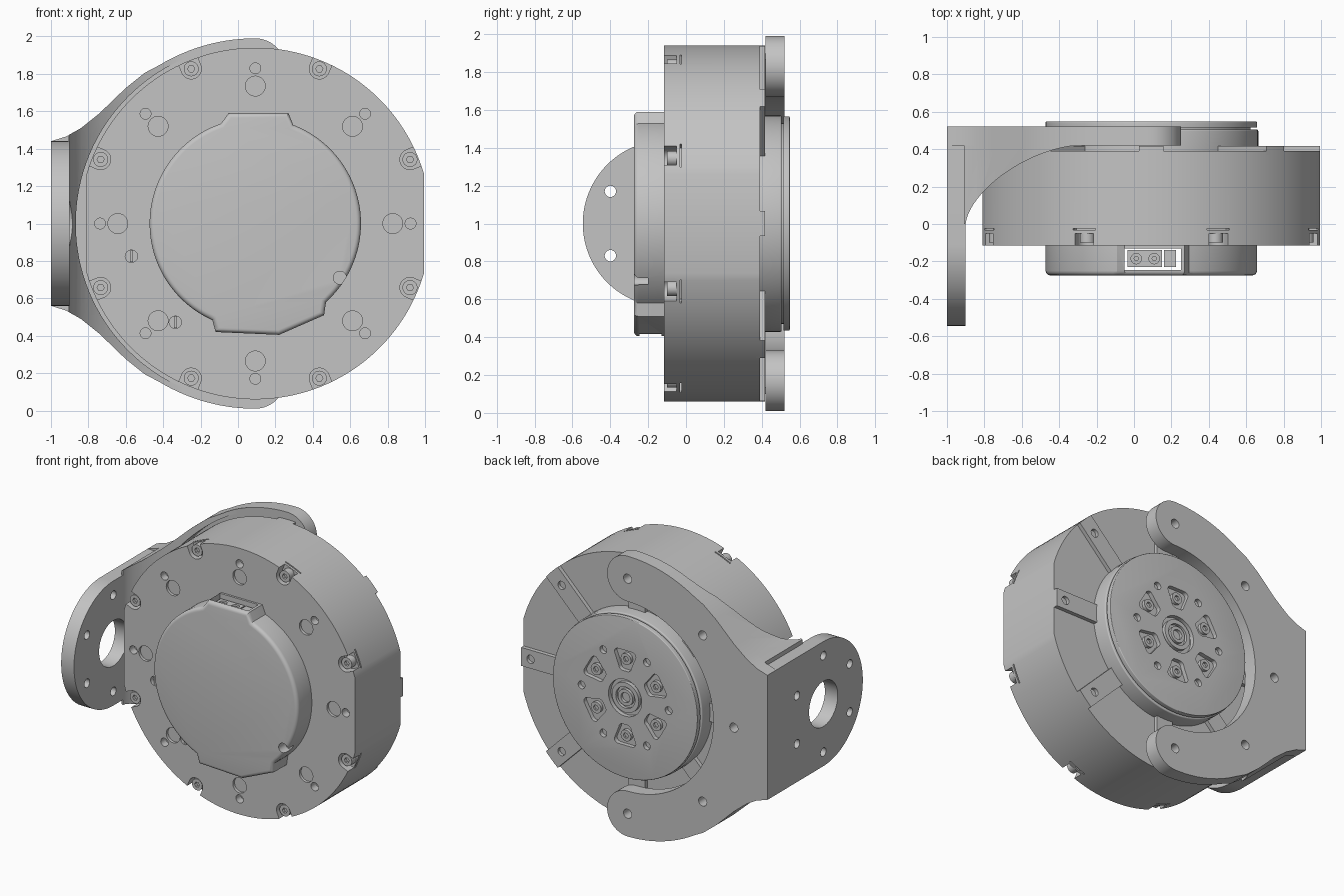
import bpy, bmesh, math
from math import cos, sin, radians

cube = bpy.data.objects.get("Cube")
if cube:
    bpy.data.objects.remove(cube)

CX, CZ = 0.0925, 1.0          # motor axis in x and z

metal = bpy.data.materials.new("grey metal")
metal.use_nodes = True
metal.diffuse_color = (0.55, 0.55, 0.55, 1)
metal.node_tree.nodes["Principled BSDF"].inputs["Base Color"].default_value = (0.55, 0.55, 0.55, 1)


def arc(cu, cv, r, a0=0, a1=360, n=32):
    """Points on an arc; a full turn leaves out the repeated end point."""
    steps = n if abs(a1 - a0) == 360 else n - 1
    return [(cu + r * cos(radians(a0 + (a1 - a0) * i / steps)),
             cv + r * sin(radians(a0 + (a1 - a0) * i / steps))) for i in range(n)]


def box(u0, u1, v0, v1):
    return [(u0, v0), (u1, v0), (u1, v1), (u0, v1)]


def polar(r, deg):
    return CX + r * cos(radians(deg)), CZ + r * sin(radians(deg))


def bar(r0, r1, width, deg):
    """Radial rectangle around the motor axis."""
    c, s = cos(radians(deg)), sin(radians(deg))
    return [(CX + r * c - w * s, CZ + r * s + w * c)
            for r, w in ((r0, -width / 2), (r1, -width / 2), (r1, width / 2), (r0, width / 2))]


def solid(name, prisms, bevel=0, bevel_at=None):
    """Mesh object made of prisms (outline, axis, start, end)."""
    place = {'x': lambda u, v, t: (t, u, v),
             'y': lambda u, v, t: (u, t, v),
             'z': lambda u, v, t: (u, v, t)}
    bm = bmesh.new()
    for pts, axis, a, b in prisms:
        low, high = ([bm.verts.new(place[axis](u, v, t)) for u, v in pts] for t in (a, b))
        bm.faces.new(low)
        bm.faces.new(high)
        for i in range(len(pts)):
            j = (i + 1) % len(pts)
            bm.faces.new((low[i], low[j], high[j], high[i]))
    bmesh.ops.recalc_face_normals(bm, faces=bm.faces)
    if bevel:
        edges = [e for e in bm.edges
                 if any(all(abs(v.co.y - y) < 1e-5 for v in e.verts) for y in bevel_at)]
        bmesh.ops.bevel(bm, geom=edges, offset=bevel, segments=4, profile=0.5, affect='EDGES')
    mesh = bpy.data.meshes.new(name)
    bm.to_mesh(mesh)
    bm.free()
    mesh.materials.append(metal)
    obj = bpy.data.objects.new(name, mesh)
    bpy.context.collection.objects.link(obj)
    return obj


def boolean(obj, prisms, operation='DIFFERENCE'):
    """Apply a boolean with prisms and discard the cutter."""
    cutter = solid("cutter", prisms)
    mod = obj.modifiers.new("cut", 'BOOLEAN')
    mod.operation, mod.object, mod.solver = operation, cutter, 'EXACT'
    graph = bpy.context.evaluated_depsgraph_get()
    graph.update()
    mesh = bpy.data.meshes.new_from_object(obj.evaluated_get(graph))
    obj.modifiers.clear()
    obj.data = mesh
    bpy.data.objects.remove(cutter)


def smooth(obj):
    bpy.ops.object.select_all(action='DESELECT')
    obj.select_set(True)
    bpy.context.view_layer.objects.active = obj
    bpy.ops.object.shade_smooth_by_angle(angle=radians(30))


EIGHT = range(0, 360, 45)
SCREWS = [a + 22.5 for a in EIGHT]
PLUGS = ((-0.57, 0.825), (-0.335, 0.472))

# Motor housing: round with two flat sides; corners placed exactly at the flats
FLAT = math.degrees(math.acos(0.9025 / 0.94))
outline = arc(CX, CZ, 0.94, FLAT, 180 - FLAT, 64) + arc(CX, CZ, 0.94, 180 + FLAT, 360 - FLAT, 64)
housing = solid("motor_housing", [(outline, 'y', -0.115, 0.39)])
boolean(housing, [(arc(*polar(0.735, a), 0.053), 'y', -0.2, -0.095) for a in EIGHT])
boolean(housing, [(arc(*polar(0.83, a), 0.029, n=20), 'y', -0.2, -0.06) for a in EIGHT])
boolean(housing, [(arc(x, z, 0.033, n=24), 'y', -0.2, -0.085) for x, z in PLUGS])

# Screw notches open to the rim, each with a thin slit behind it
boolean(housing, [(arc(*polar(0.895, a), 0.054, a + 90, a + 270, 16) + bar(0.9, 1.1, 0.108, a)[1:3],
                   'y', -0.2, -0.05) for a in SCREWS])
boolean(housing, [(bar(0.885, 1.1, 0.13, a), 'y', -0.033, -0.024) for a in SCREWS])

# Case screws with hexagon sockets
screws = solid("case_screws", [(arc(*polar(0.895, a), 0.04, n=24), 'y', -0.1, -0.045) for a in SCREWS])
boolean(screws, [(arc(*polar(0.895, a), 0.019, n=6), 'y', -0.2, -0.08) for a in SCREWS])

# Slotted plugs in the front face
plugs = solid("slotted_plugs", [(box(x - 0.008, x + 0.008, z - 0.03, z + 0.03), 'y', -0.11, -0.08)
                                for x, z in PLUGS])

# Radial ribs on the back, clipped to the housing outline
ribs = solid("back_ribs", [(bar(0.5, 1.1, 0.13, a), 'y', 0.37, 0.418) for a in EIGHT])
boolean(ribs, [(outline, 'y', 0.3, 0.5)], 'INTERSECT')
boolean(ribs, [(arc(*polar(0.83, a), 0.029, n=20), 'y', 0.395, 0.5) for a in EIGHT])

# Front cover with a connector bay running top to bottom
cover_outline = (arc(CX, CZ, 0.565, -48, 69, 48) + [(0.27, 1.59), (-0.05, 1.59)]
                 + arc(CX, CZ, 0.565, 109, 246, 56) + [(-0.12, 0.42), (0.22, 0.405), (0.46, 0.51)])
cover = solid("front_cover", [(cover_outline, 'y', -0.275, -0.11)], 0.025, (-0.275,))
boolean(cover, [(box(-0.05, 0.25, -0.245, -0.13), 'z', 0.2, 1.8)])
boolean(cover, [(arc(0.545, 0.71, 0.035, n=24), 'y', -0.4, -0.2)])
for name, z0, z1 in (("top_connector", 1.47, 1.56), ("bottom_connector", 0.44, 0.53)):
    block = solid(name, [(box(-0.035, 0.15, -0.23, -0.14), 'z', z0, z1),
                         (box(0.16, 0.225, -0.23, -0.14), 'z', z0, z1)])
    boolean(block, [(arc(x, -0.185, 0.028, n=20), 'z', a, a + 0.06)
                    for x in (0.012, 0.108) for a in (z0 - 0.03, z1 - 0.03)])
    smooth(block)
    solid(name + "_pins", [(arc(x, -0.185, 0.014, n=12), 'z', z0 + 0.005, z1 - 0.005)
                           for x in (0.012, 0.108)])

# Rotating output: hub, neck and face disc
hub = solid("output_hub", [(arc(CX, CZ, 0.572, n=96), 'y', 0.37, 0.505)], 0.008, (0.505,))
neck = solid("output_neck", [(arc(CX, CZ, 0.53, n=96), 'y', 0.5, 0.518)])
disc = solid("output_disc", [(arc(CX, CZ, 0.565, n=96), 'y', 0.515, 0.548)], 0.005, (0.548,))


def pocket(deg):
    """Rounded wedge that is wider towards the rim."""
    pts = []
    for r, off, a0, a1 in ((0.22, -5, 180, 270), (0.31, -10, 270, 360),
                           (0.31, 10, 0, 90), (0.22, 5, 90, 180)):
        pts += arc(*polar(r, deg + off), 0.03, a0 + deg, a1 + deg, 6)
    return pts


SIX = range(30, 390, 60)
boolean(disc, [(pocket(a), 'y', 0.45, 0.6) for a in SIX])
boolean(disc, [(arc(*polar(0.34, a + 30), 0.027, n=20), 'y', 0.45, 0.6) for a in SIX]
        + [(arc(CX, CZ, 0.13, n=48), 'y', 0.45, 0.6)])
bolts = solid("output_bolts", [(arc(*polar(0.27, a), 0.04, n=24), 'y', 0.51, 0.54) for a in SIX])
boolean(bolts, [(arc(*polar(0.27, a), 0.02, n=6), 'y', 0.525, 0.6) for a in SIX])
bearing = solid("centre_bearing", [(arc(CX, CZ, 0.105, n=48), 'y', 0.51, 0.545)])
boolean(bearing, [(arc(CX, CZ, 0.075, n=40), 'y', 0.525, 0.6)])
shaft = solid("centre_shaft", [(arc(CX, CZ, 0.058, n=40), 'y', 0.515, 0.545)])
boolean(shaft, [(arc(CX, CZ, 0.035, n=32), 'y', 0.52, 0.6)])

# Bracket: C-shaped back plate, mirrored about the motor axis
shoulder = [(-1, 1.44), (-0.92, 1.465), (-0.84, 1.51), (-0.74, 1.59), (-0.6, 1.725), (-0.5, 1.805)]
upper = (shoulder + arc(CX, CZ, 0.99, 121, 91, 16) + arc(CX, 1.83, 0.16, 90, -90, 24)
         + arc(CX, CZ, 0.67, 91, 180, 32))
plate = solid("bracket_plate", [(upper + [(x, 2 - z) for x, z in reversed(upper[:-1])], 'y', 0.42, 0.52)])
boolean(plate, [(arc(*polar(0.83, a), 0.032, n=24), 'y', 0.3, 0.7) for a in range(90, 271, 45)])

# Side flange with a centre hole and six bolt holes
FY = -0.105
bolt_spots = [(FY + 0.34 * cos(radians(a)), CZ + 0.34 * sin(radians(a))) for a in SIX]
centre_hole = (arc(FY, CZ, 0.16, n=48), 'x', -1.2, -0.5)
flange = solid("bracket_flange", [(arc(FY, CZ, 0.44, 90, 270, 64) + [(0.52, 0.56), (0.52, 1.44)], 'x', -1, -0.9)])
boolean(flange, [centre_hole] + [(arc(y, z, 0.03, n=24), 'x', -1.2, -0.7) for y, z in bolt_spots])

# Curved gusset between plate and flange, with clearance for housing and bolts
half = shoulder + arc(CX, CZ, 0.99, 121, 100, 12)
gusset = solid("bracket_gusset", [(half + [(x, 2 - z) for x, z in reversed(half)], 'y', -0.05, 0.42)])
fillet = [(-0.3 - 0.6 * u ** 1.25, 0.42 * v ** 1.25) for u, v in arc(0, 0, 1, 0, 88, 24)]
boolean(gusset, [([(-0.91, 0.5), (-0.91, 0.0)] + fillet + [(-0.3, 0.42), (-0.3, 0.5)], 'z', -0.5, 2.5)],
        'INTERSECT')
boolean(gusset, [(arc(CX, CZ, 0.96, n=128), 'y', -0.5, 0.6)])
boolean(gusset, [centre_hole] + [(arc(y, z, 0.05, n=24), 'x', -1.2, -0.5) for y, z in bolt_spots])

for part in (housing, screws, ribs, cover, hub, neck, disc, bolts, bearing, shaft, plate, gusset, flange):
    smooth(part)
